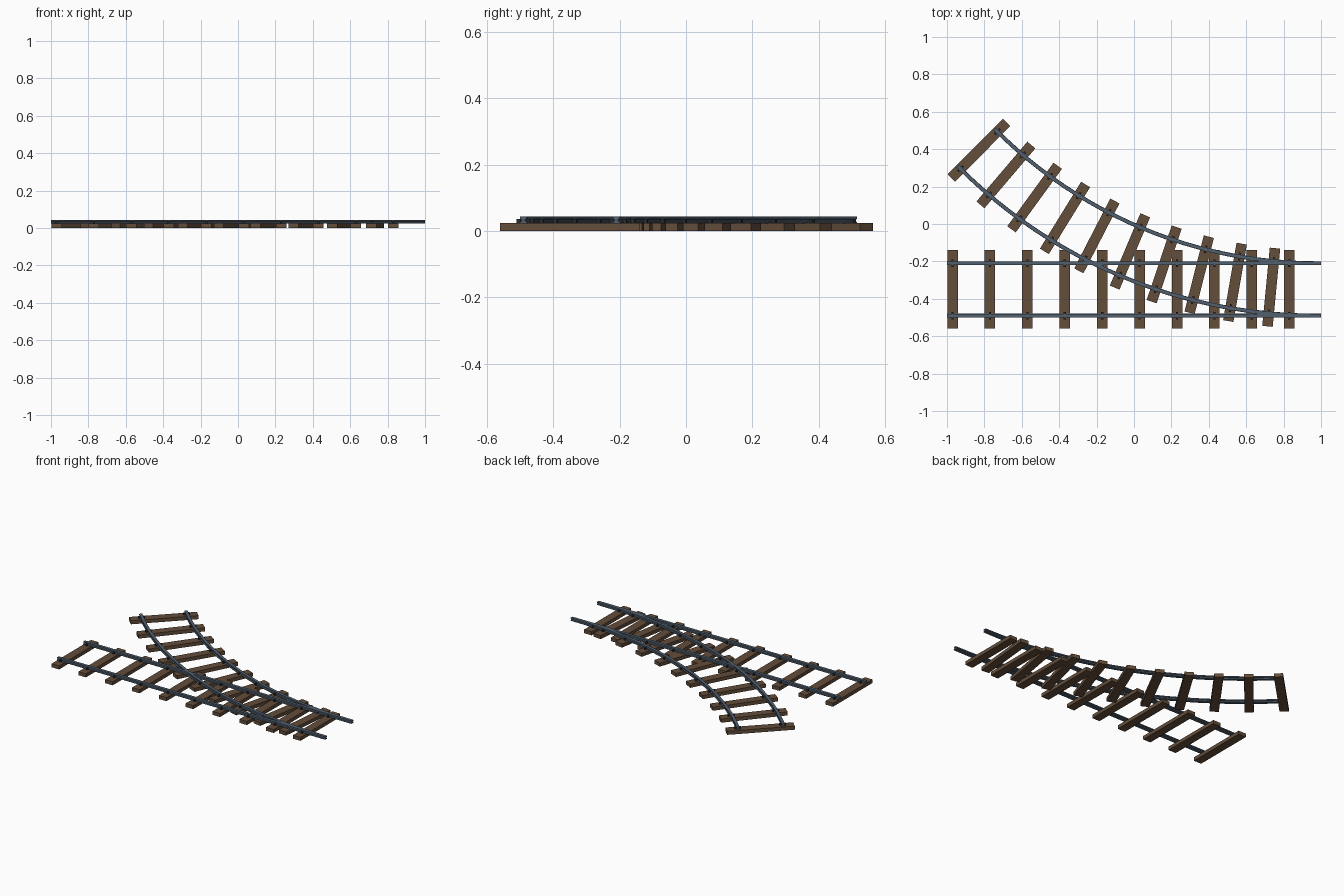
import bpy, bmesh, math
from mathutils import Matrix, Vector

if "Cube" in bpy.data.objects:
    bpy.data.objects.remove(bpy.data.objects["Cube"])

def mat(name, c):
    m = bpy.data.materials.new(name)
    m.diffuse_color = (*c, 1)
    m.use_nodes = True
    m.node_tree.nodes["Principled BSDF"].inputs["Base Color"].default_value = m.diffuse_color
    return m

WOOD = mat("brown wood", (0.125, 0.075, 0.043))
STEEL = mat("blue grey steel", (0.085, 0.118, 0.16))
IRON = mat("dark iron", (0.022, 0.024, 0.03))

Y0, R, X0 = -0.35, 2.57, 0.98      # track centre line, curve radius, curve start
HALF_GAUGE, TIE_TOP = 0.14, 0.024
# rail cross-section: right half from foot to head, then mirrored
HALF = [(0.0105, 0.023), (0.0105, 0.027), (0.005, 0.030),
        (0.005, 0.034), (0.0095, 0.036), (0.0095, 0.043)]
PROFILE = HALF + [(-u, z) for u, z in reversed(HALF)]

def finish(bm, name, material):
    bmesh.ops.recalc_face_normals(bm, faces=bm.faces)
    me = bpy.data.meshes.new(name)
    bm.to_mesh(me)
    bm.free()
    me.materials.append(material)
    ob = bpy.data.objects.new(name, me)
    bpy.context.collection.objects.link(ob)

def on_curve(deg):
    """Frame on the branch: local y points across the track."""
    a = math.radians(deg)
    return (Matrix.Translation((X0 - R * math.sin(a), Y0 + R * (1 - math.cos(a)), 0))
            @ Matrix.Rotation(-a, 4, 'Z'))

def on_straight(x):
    return Matrix.Translation((x, Y0, 0))

def rail(name, frames, offset):
    bm = bmesh.new()
    rings = [[bm.verts.new(f @ Vector((0, offset + u, z))) for u, z in PROFILE]
             for f in frames]
    n = len(PROFILE)
    for a, b in zip(rings, rings[1:]):
        for i in range(n):
            j = (i + 1) % n
            bm.faces.new((a[i], a[j], b[j], b[i]))
    bm.faces.new(rings[0])
    bm.faces.new(rings[-1])
    finish(bm, name, STEEL)

def box(bm, frame, loc, size):
    bmesh.ops.create_cube(bm, size=1, matrix=frame @ Matrix.Translation(loc)
                          @ Matrix.Diagonal((*size, 1)))

def ties(prefix, frames):
    wood, iron = bmesh.new(), bmesh.new()
    for f in frames:
        box(wood, f, (0, 0, TIE_TOP / 2), (0.056, 0.42, TIE_TOP))
        # a spike on each side of both rails
        for s in (-1, 1):
            for d in (-1, 1):
                box(iron, f, (0, s * HALF_GAUGE + d * 0.0145, 0.029), (0.012, 0.012, 0.014))
    finish(wood, prefix + "_ties", WOOD)
    finish(iron, prefix + "_spikes", IRON)

# straight track
ties("straight", [on_straight(-0.97 + 0.2 * i) for i in range(10)])
# curved branch
ties("branch", [on_curve(5.5 + 4.36 * i) for i in range(10)])

for side, s in (("near", -1), ("far", 1)):
    rail("straight_rail_" + side, [on_straight(-1), on_straight(1)], s * HALF_GAUGE)
    rail("branch_rail_" + side, [on_curve(45.2 * i / 24) for i in range(25)], s * HALF_GAUGE)
